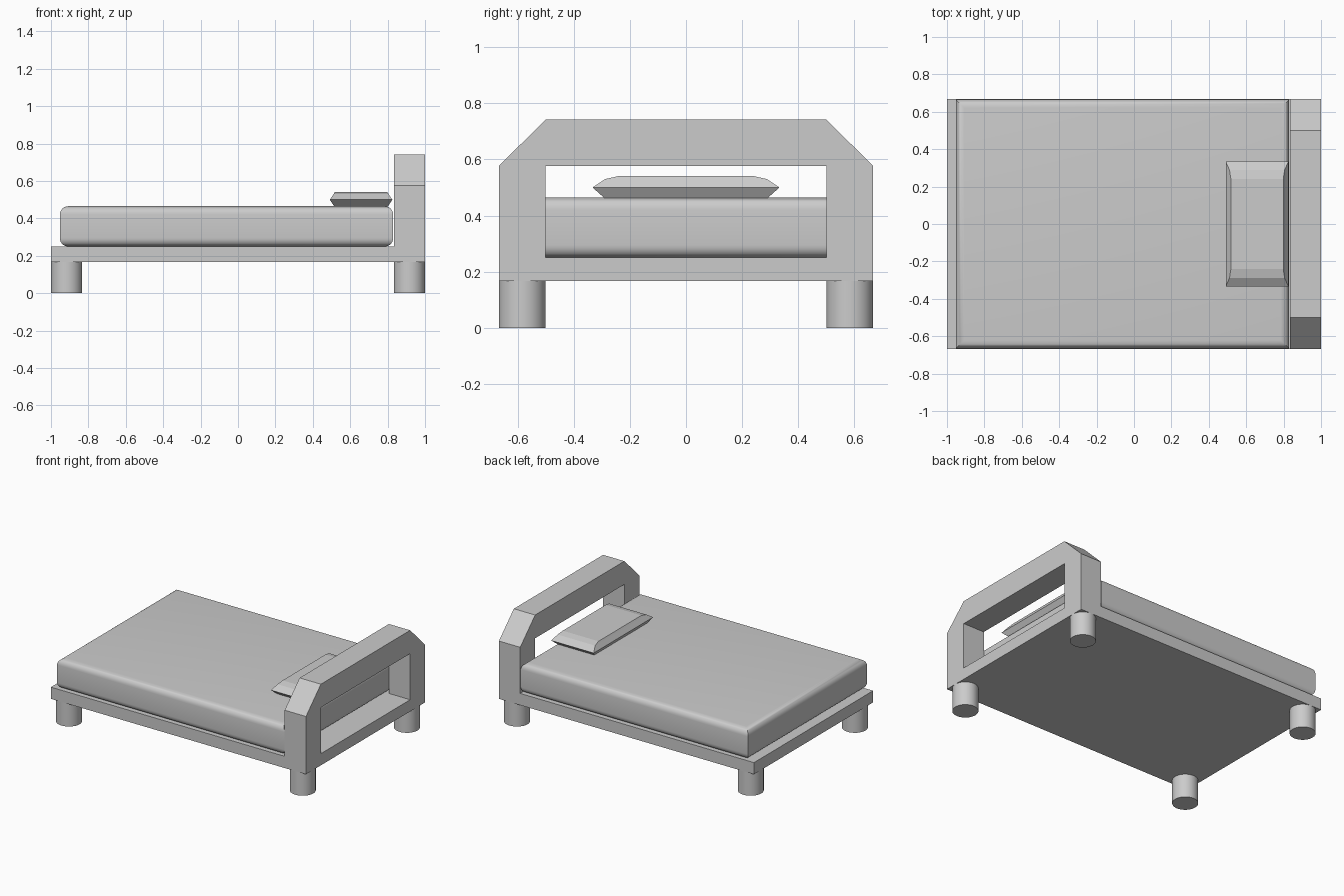
import bpy, bmesh, math
from mathutils import Matrix

cube = bpy.data.objects.get("Cube")
if cube:
    bpy.data.objects.remove(cube, do_unlink=True)

GREY = (0.6, 0.6, 0.6, 1)
grey = bpy.data.materials.new("plain grey")
grey.use_nodes = True
grey.diffuse_color = GREY
grey.node_tree.nodes["Principled BSDF"].inputs["Base Color"].default_value = GREY

LENGTH, WIDTH, POST = 1.0, 0.667, 0.167   # half length, half width, post size
DECK = 0.25                               # top of the platform


def finish(name, bm, smooth=False):
    bmesh.ops.recalc_face_normals(bm, faces=bm.faces)
    mesh = bpy.data.meshes.new(name)
    bm.to_mesh(mesh)
    bm.free()
    mesh.materials.append(grey)
    obj = bpy.data.objects.new(name, mesh)
    bpy.context.collection.objects.link(obj)
    if smooth:
        bpy.ops.object.select_all(action="DESELECT")
        obj.select_set(True)
        bpy.context.view_layer.objects.active = obj
        bpy.ops.object.shade_smooth_by_angle(angle=math.radians(35))
    return obj


def box(x0, x1, half_y, z0, z1):
    bm = bmesh.new()
    place = Matrix.Translation(((x0 + x1) / 2, 0, (z0 + z1) / 2))
    size = Matrix.Diagonal((x1 - x0, 2 * half_y, z1 - z0, 1))
    bmesh.ops.create_cube(bm, size=1, matrix=place @ size)
    return bm


# Platform
finish("platform", box(-LENGTH, LENGTH, WIDTH, POST, DECK))

# Round legs under the corners
for end, sx in (("foot", -1), ("head", 1)):
    for side, sy in (("front", -1), ("back", 1)):
        bm = bmesh.new()
        place = Matrix.Translation((sx * (LENGTH - POST / 2), sy * (WIDTH - POST / 2), POST / 2))
        bmesh.ops.create_cone(bm, cap_ends=True, segments=32, radius1=POST / 2,
                              radius2=POST / 2, depth=POST, matrix=place)
        finish(f"{end}_{side}_leg", bm, smooth=True)

# Headboard: an open arch with cut corners
inner = WIDTH - POST
half = [(inner, 0.577), (inner, DECK), (WIDTH, DECK), (WIDTH, 0.577), (inner, 0.742)]
outline = half + [(-y, z) for y, z in reversed(half)]
bm = bmesh.new()
face = bm.faces.new([bm.verts.new((LENGTH - POST, y, z)) for y, z in outline])
sweep = bmesh.ops.extrude_face_region(bm, geom=[face], use_keep_orig=True)
moved = [v for v in sweep["geom"] if isinstance(v, bmesh.types.BMVert)]
bmesh.ops.translate(bm, verts=moved, vec=(POST, 0, 0))
finish("headboard", bm)

# Mattress: rounded along top and bottom, sharp upright corners
bm = box(-0.953, 0.83, WIDTH - 0.001, DECK, 0.465)
level = [e for e in bm.edges if abs(e.verts[0].co.z - e.verts[1].co.z) < 0.01]
bmesh.ops.bevel(bm, geom=level, offset=0.045, segments=6, profile=0.5, affect="EDGES")
finish("mattress", bm, smooth=True)

# Pillow: stacked rectangular rings of (half x, half y, height)
bm = bmesh.new()
rings = []
for hx, hy, z in ((0.142, 0.29, 0.462), (0.167, 0.333, 0.5), (0.147, 0.288, 0.53), (0.14, 0.24, 0.541)):
    rings.append([bm.verts.new((0.658 + sx * hx, sy * hy, z))
                  for sx, sy in ((-1, -1), (1, -1), (1, 1), (-1, 1))])
for low, high in zip(rings, rings[1:]):
    for i in range(4):
        j = (i + 1) % 4
        bm.faces.new((low[i], low[j], high[j], high[i]))
bm.faces.new(rings[0])
bm.faces.new(rings[-1])
finish("pillow", bm)
